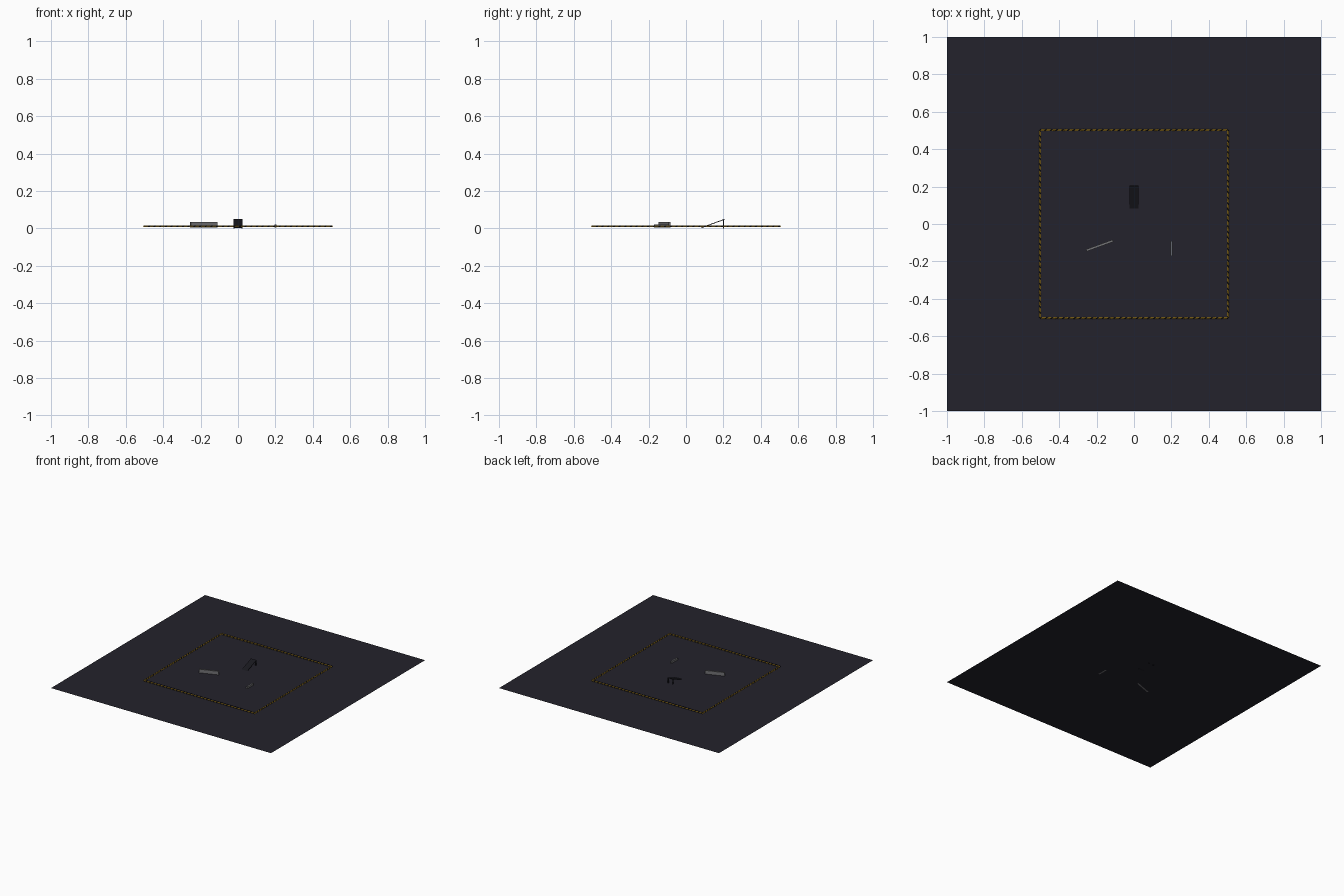
import bpy, bmesh, math
from mathutils import Matrix, Vector

if "Cube" in bpy.data.objects:
    bpy.data.objects.remove(bpy.data.objects["Cube"])


def mat(name, r, g, b):
    m = bpy.data.materials.new(name)
    m.diffuse_color = (r, g, b, 1)
    m.use_nodes = True
    m.node_tree.nodes["Principled BSDF"].inputs["Base Color"].default_value = m.diffuse_color
    return m


FLOOR = mat("dark slate", 0.017, 0.016, 0.025)
YELLOW = mat("amber yellow", 0.43, 0.25, 0.02)
BLACK = mat("near black", 0.009, 0.009, 0.013)
GREY = mat("mid grey", 0.17, 0.17, 0.18)
FLOOR_Z = 0.006


def finish(bm, name, mats):
    me = bpy.data.meshes.new(name)
    bm.normal_update()
    bm.to_mesh(me)
    bm.free()
    ob = bpy.data.objects.new(name, me)
    for m in mats:
        me.materials.append(m)
    bpy.context.collection.objects.link(ob)
    return ob


def box(name, center, size, m, rot=Matrix.Identity(4)):
    bm = bmesh.new()
    bmesh.ops.create_cube(bm, size=1, matrix=Matrix.Translation(center) @ rot
                          @ Matrix.Diagonal((*size, 1)))
    return finish(bm, name, [m])


def rope(name, start, end, r=0.006, sides=6, rings=198):
    """Straight twisted rope with a black strand between yellow strands."""
    a, b = Vector(start), Vector(end)
    d = (b - a).normalized()
    side = d.cross(Vector((0, 0, 1)))
    bm = bmesh.new()
    loops = []
    for i in range(rings + 1):
        c = a.lerp(b, i / rings)
        ring = []
        for k in range(sides):
            t = 2 * math.pi * (k + i) / sides
            ring.append(bm.verts.new(c + r * (math.cos(t) * side
                                              + math.sin(t) * Vector((0, 0, 1)))))
        loops.append(ring)
    for p, q in zip(loops, loops[1:]):
        for k in range(sides):
            n = (k + 1) % sides
            f = bm.faces.new((p[k], p[n], q[n], q[k]))
            f.material_index = 1 if k < 2 else 0
    bm.faces.new(loops[0])
    bm.faces.new(loops[-1])
    bmesh.ops.recalc_face_normals(bm, faces=bm.faces)
    return finish(bm, name, [YELLOW, BLACK])


# floor sheet
bm = bmesh.new()
bmesh.ops.create_grid(bm, x_segments=1, y_segments=1, size=1,
                      matrix=Matrix.Translation((0, 0, FLOOR_Z)))
finish(bm, "floor", [FLOOR])

# square boundary
h, z = 0.502, 0.0115
corners = [(-h, -h, z), (h, -h, z), (h, h, z), (-h, h, z)]
for i, side_name in enumerate(("front", "right", "back", "left")):
    rope("boundary_" + side_name, corners[i], corners[(i + 1) % 4])

# tilted ramp plate with two back posts
tilt = math.radians(20)
box("ramp_plate", (0, 0.144, 0.026), (0.05, 0.13, 0.004), BLACK,
    Matrix.Rotation(tilt, 4, 'X'))
for s, n in ((-1, "left"), (1, "right")):
    box("ramp_post_" + n, (s * 0.021, 0.2, 0.0235), (0.006, 0.006, 0.047), BLACK)

# grey obstacle blocks
box("long_block", (-0.183, -0.115, 0.0205), (0.152, 0.012, 0.029), GREY,
    Matrix.Rotation(math.radians(20), 4, 'Z'))
box("short_block", (0.2, -0.13, 0.014), (0.012, 0.08, 0.016), GREY)
